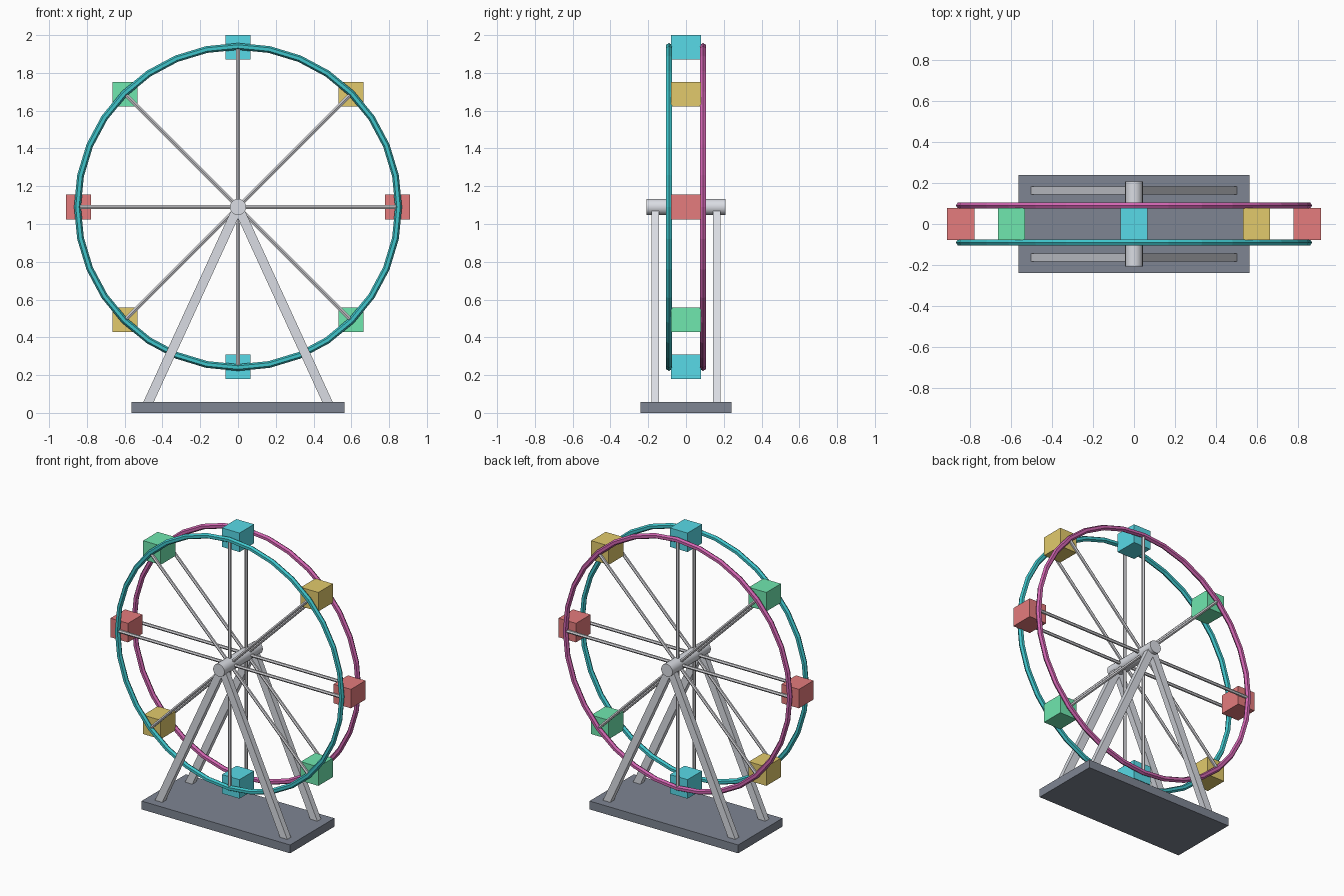
import bpy
import bmesh
from math import sin, cos, tau, pi
from mathutils import Vector, Matrix

if "Cube" in bpy.data.objects:
    bpy.data.objects.remove(bpy.data.objects["Cube"])

HUB = Vector((0, 0, 1.09))
WHEEL_R = 0.847
RING_Y = 0.09
LEG_Y = 0.163


def material(name, rgb):
    m = bpy.data.materials.new(name)
    m.use_nodes = True
    m.diffuse_color = (*rgb, 1)
    m.node_tree.nodes["Principled BSDF"].inputs["Base Color"].default_value = (*rgb, 1)
    return m


slate = material("slate base", (0.21, 0.235, 0.29))
steel = material("light steel", (0.70, 0.72, 0.77))
spoke_grey = material("spoke grey", (0.66, 0.66, 0.69))
teal = material("teal ring", (0.05, 0.56, 0.60))
magenta = material("magenta ring", (0.64, 0.13, 0.44))
cabin_paints = [
    material("cabin red", (0.78, 0.20, 0.205)),
    material("cabin yellow", (0.76, 0.59, 0.15)),
    material("cabin cyan", (0.10, 0.72, 0.82)),
    material("cabin green", (0.16, 0.80, 0.43)),
]


def finish(name, bm, mat):
    bmesh.ops.recalc_face_normals(bm, faces=bm.faces)
    mesh = bpy.data.meshes.new(name)
    bm.to_mesh(mesh)
    bm.free()
    mesh.materials.append(mat)
    ob = bpy.data.objects.new(name, mesh)
    bpy.context.collection.objects.link(ob)
    return ob


def box(name, center, size, mat, rotation=Matrix()):
    bm = bmesh.new()
    m = Matrix.Translation(center) @ rotation @ Matrix.Diagonal((*size, 1))
    bmesh.ops.create_cube(bm, size=1, matrix=m)
    return finish(name, bm, mat)


def aim(a, b):
    # Rotation that points local z from a to b, keeping local y along world y
    z = (b - a).normalized()
    y = Vector((0, 1, 0))
    return Matrix((y.cross(z), y, z)).transposed().to_4x4()


def rod(name, a, b, radius, sides, mat, rotation):
    bm = bmesh.new()
    bmesh.ops.create_cone(bm, cap_ends=True, segments=sides, radius1=radius,
                          radius2=radius, depth=(b - a).length,
                          matrix=Matrix.Translation((a + b) / 2) @ rotation)
    return finish(name, bm, mat)


def ring(name, y, mat, major=0.85, minor=0.018, segments=32, sides=6):
    bm = bmesh.new()
    loops = []
    for i in range(segments):
        a = tau * i / segments
        loop = []
        for j in range(sides):
            b = tau * j / sides
            r = major + minor * cos(b)
            loop.append(bm.verts.new((r * cos(a), y + minor * sin(b), HUB.z + r * sin(a))))
        loops.append(loop)
    for i in range(segments):
        p, q = loops[i], loops[(i + 1) % segments]
        for j in range(sides):
            k = (j + 1) % sides
            bm.faces.new((p[j], q[j], q[k], p[k]))
    return finish(name, bm, mat)


# Base slab and axle
box("base", (0, 0, 0.0285), (1.126, 0.48, 0.057), slate)
axle = rod("axle", HUB - Vector((0, 0.208, 0)), HUB + Vector((0, 0.208, 0)),
           0.043, 20, steel, Matrix.Rotation(pi / 2, 4, "X"))

# A-frame legs, front and back
for side, y in (("front", -LEG_Y), ("back", LEG_Y)):
    for hand, x in (("left", 0.49), ("right", -0.49)):
        top = Vector((0, y, HUB.z))
        foot = Vector((x, y, 0.022))
        box(f"{side}_{hand}_leg", (top + foot) / 2,
            (0.05, 0.04, (top - foot).length), steel, aim(foot, top))

# Wheel rims and spokes
ring("front_rim", -RING_Y, teal)
ring("back_rim", RING_Y, magenta)
for i in range(8):
    a = tau * i / 8
    out = Vector((cos(a), 0, sin(a)))
    for side, y in (("front", -RING_Y), ("back", RING_Y)):
        start = HUB + Vector((0, y, 0))
        end = start + out * WHEEL_R
        rod(f"{side}_spoke_{i + 1}", start, end, 0.011, 6, spoke_grey, aim(start, end))
    # Hanging cabins stay upright all round the wheel
    box(f"cabin_{i + 1}", HUB + out * 0.845, (0.133, 0.158, 0.13), cabin_paints[i % 4])

# Smooth the round axle, keeping its end caps sharp
bpy.ops.object.select_all(action="DESELECT")
axle.select_set(True)
bpy.context.view_layer.objects.active = axle
bpy.ops.object.shade_smooth_by_angle()
